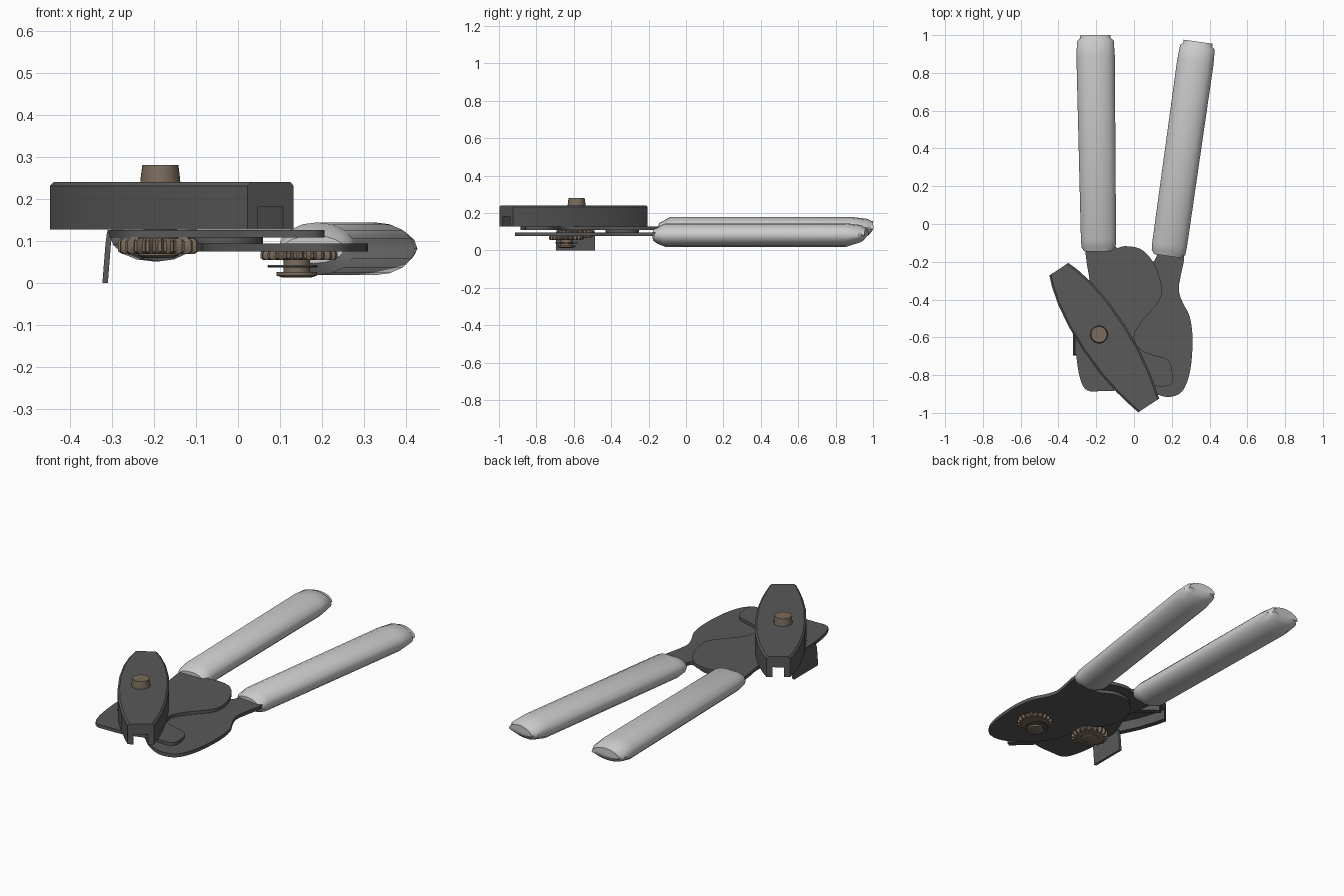
import bpy, bmesh, math
from mathutils import Vector

if "Cube" in bpy.data.objects:
    bpy.data.objects.remove(bpy.data.objects["Cube"])


def material(name, rgb):
    m = bpy.data.materials.new(name)
    m.diffuse_color = (*rgb, 1)
    m.use_nodes = True
    m.node_tree.nodes["Principled BSDF"].inputs["Base Color"].default_value = m.diffuse_color
    return m


DARK = material("dark_steel", (0.1, 0.1, 0.1))
BRASS = material("brown_metal", (0.2, 0.15, 0.11))


def finish(name, bm, mat=None, angle=35):
    bmesh.ops.recalc_face_normals(bm, faces=bm.faces)
    me = bpy.data.meshes.new(name)
    bm.to_mesh(me)
    bm.free()
    ob = bpy.data.objects.new(name, me)
    bpy.context.collection.objects.link(ob)
    if mat:
        me.materials.append(mat)
    bpy.ops.object.select_all(action='DESELECT')
    ob.select_set(True)
    bpy.context.view_layer.objects.active = ob
    bpy.ops.object.shade_smooth_by_angle(angle=math.radians(angle))
    return ob


def loft(name, rings, mat=None, angle=35):
    """Skin a list of equal-length closed rings and cap both ends."""
    bm = bmesh.new()
    vs = [[bm.verts.new(p) for p in r] for r in rings]
    n = len(vs[0])
    for a, b in zip(vs, vs[1:]):
        for i in range(n):
            j = (i + 1) % n
            bm.faces.new((a[i], a[j], b[j], b[i]))
    bm.faces.new(vs[0])
    bm.faces.new(vs[-1])
    return finish(name, bm, mat, angle)


def smooth_outline(pts, steps=3):
    """Closed Catmull-Rom curve through the points."""
    out, n = [], len(pts)
    for i in range(n):
        a, b, c, d = (Vector(pts[(i + k) % n]) for k in (-1, 0, 1, 2))
        for s in range(steps):
            t = s / steps
            out.append(0.5 * (2 * b + (c - a) * t + (2 * a - 5 * b + 4 * c - d) * t * t
                              + (3 * b - a - 3 * c + d) * t ** 3))
    return out


def plate(name, pts, z0, z1):
    o = smooth_outline(pts)
    return loft(name, [[(p.x, p.y, z) for p in o] for z in (z0, z1)], DARK)


def turned(name, cx, cy, profile, mat, sides=16, tooth=0.0):
    """Stack of circles (radius, z); tooth > 0 makes a gear rim."""
    rings = []
    for r, z in profile:
        ring = []
        for i in range(sides):
            a = 2 * math.pi * i / sides
            rr = r - (tooth if i % 4 in (2, 3) else 0)
            ring.append((cx + rr * math.cos(a), cy + rr * math.sin(a), z))
        rings.append(ring)
    return loft(name, rings, mat)


def handle(name, start, end, w0, w1, stations, zc, hh):
    """Oval tube; stations are (distance from the start, width scale, bottom, top)."""
    s, e = Vector(start), Vector(end)
    length = (e - s).length
    d = (e - s) / length
    side = Vector((d.y, -d.x))
    rings = []
    for dist, k, lo, hi in stations:
        if dist < 0:
            dist += length
        elif dist == 9:
            dist = length
        c = s + d * dist
        w = (w0 + (w1 - w0) * dist / length) / 2 * k
        ring = []
        for i in range(16):
            a = 2 * math.pi * i / 16
            p = c + side * (w * math.cos(a))
            v = math.sin(a) * hh
            ring.append((p.x, p.y, zc + v * (hi if v > 0 else lo)))
        rings.append(ring)
    return loft(name, rings, None, 40)


# Handles: swollen tubes with a narrowed neck and a small end lip
STATIONS = [(0, .8, .55, .5), (.02, .97, .75, .65), (.06, 1, 1, 1),
            (-.11, 1, 1, 1), (-.03, .95, .6, .85), (-.015, .78, .4, .7), (9, .8, .05, .65)]
handle("left_handle", (-.187, -.145), (-.205, 1.0), .185, .205, STATIONS, .115, .063)
handle("right_handle", (.18, -.17), (.34, .965), .185, .195, STATIONS, .082, .063)

# Upper plate with its tang running into the left handle
plate("upper_plate", [
    (-.25, .0), (-.12, .0), (-.10, -.12), (-.05, -.117), (.03, -.13), (.09, -.185), (.135, -.28),
    (.145, -.38), (.10, -.45), (.03, -.53), (0, -.6), (.03, -.66), (.09, -.69),
    (.18, -.72), (.205, -.8), (.195, -.85), (.14, -.86), (.04, -.85), (-.08, -.88), (-.18, -.885),
    (-.25, -.88), (-.285, -.82), (-.305, -.7), (-.31, -.58), (-.285, -.47), (-.235, -.33),
    (-.255, -.17)], .109, .127)

# Lower plate with its tang running into the right handle
plate("lower_plate", [
    (.24, .0), (.265, -.17), (.25, -.26), (.237, -.35), (.26, -.42), (.295, -.49), (.31, -.6),
    (.303, -.74), (.28, -.84), (.24, -.9), (.17, -.915), (.1, -.89), (.02, -.83),
    (-.06, -.73), (-.085, -.62), (-.09, -.52), (-.165, -.47), (-.2, -.37), (-.18, -.25),
    (-.1, -.17), (0, -.16), (.08, -.2), (.12, -.17), (.14, .0)], .076, .095)
turned("pivot_washer", -.03, -.34, [(.09, .094), (.09, .110)], DARK, 20)

# Guide flange bent down from the upper plate edge
loft("guide_flange", [[(x, y, z), (x + .013, y, z), (x + .013, y2, z), (x, y2, z)]
                      for x, z, y, y2 in ((-.312, .122, -.69, -.49), (-.316, .09, -.695, -.487),
                                          (-.323, 0, -.695, -.487))], DARK)

# Feed wheel under the upper plate, with hub
turned("feed_gear", -.19, -.59, [(.085, .069), (.096, .076), (.096, .100), (.088, .107)], BRASS, 80, .014)
turned("feed_hub", -.19, -.59, [(.035, .060), (.048, .066), (.048, .11)], BRASS)

# Cutting wheel stack under the lower plate
turned("cutter_gear", .145, -.64, [(.085, .055), (.092, .060), (.092, .072), (.088, .077)], BRASS, 80, .012)
turned("cutter_disc", .13, -.64, [(.058, .037), (.06, .040), (.058, .043)], DARK, 20)
turned("cutter_shaft", .14, -.64, [(.032, .02), (.032, .08)], BRASS)
turned("cutter_cap", .14, -.64, [(.036, .014), (.048, .018), (.048, .027)], BRASS, 12)

# Turning key: inverted channel, widest in the middle
axis, across, centre = Vector((.55, -.835)), Vector((.835, .55)), Vector((-.16, -.6))
rings = []
for u, w in ((-.432, .06), (-.38, .08), (-.28, .106), (-.15, .124), (0, .129), (.15, .122),
             (.28, .103), (.38, .08), (.432, .066)):
    i = w - .03
    section = [(-w, .128), (-w, .232), (-w + .01, .241), (w - .01, .241), (w, .232), (w, .128),
               (i, .128), (i, .182), (-i, .182), (-i, .128)]
    rings.append([(*(centre + axis * u + across * v), z) for v, z in section])
loft("turning_key", rings, DARK)

# Spindle through the key, with a rivet head on top
turned("key_spindle", -.185, -.585, [(.04, .105), (.04, .2)], DARK)
turned("key_rivet", -.185, -.585, [(.048, .235), (.047, .25), (.043, .281)], BRASS, 12)
